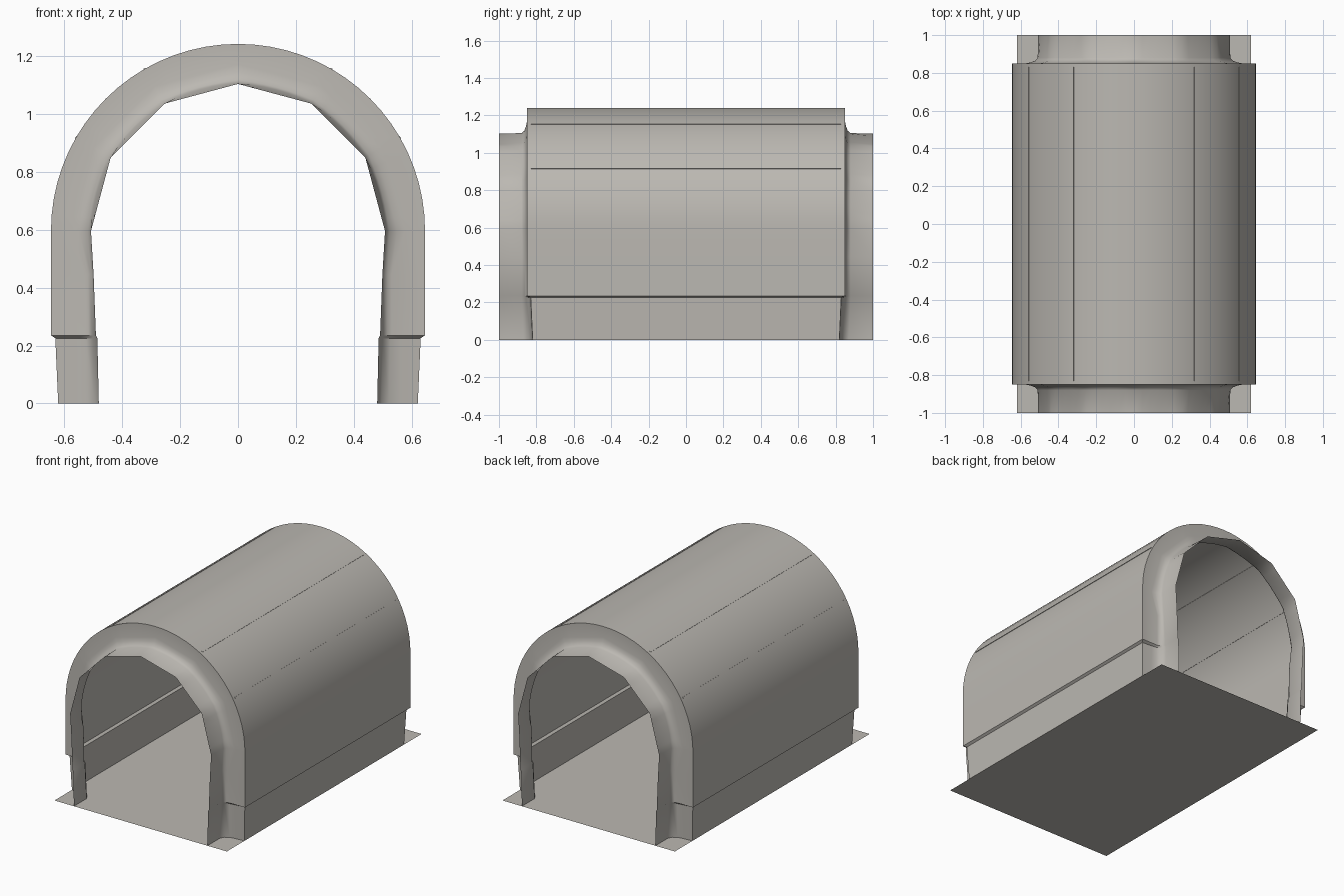
import bpy, bmesh
from math import sin, cos, radians, pi

if "Cube" in bpy.data.objects:
    bpy.data.objects.remove(bpy.data.objects["Cube"])

STONE = (0.50, 0.48, 0.445, 1)
mat = bpy.data.materials.new("warm grey")
mat.use_nodes = True
mat.diffuse_color = STONE
mat.node_tree.nodes["Principled BSDF"].inputs["Base Color"].default_value = STONE

SPRING = 0.595   # height where the arch starts
R = 0.645        # outer radius


def make_object(name, bm, smooth=False):
    mesh = bpy.data.meshes.new(name)
    bm.to_mesh(mesh)
    bm.free()
    mesh.materials.append(mat)
    obj = bpy.data.objects.new(name, mesh)
    bpy.context.collection.objects.link(obj)
    if smooth:
        bpy.ops.object.select_all(action="DESELECT")
        obj.select_set(True)
        bpy.context.view_layer.objects.active = obj
        bpy.ops.object.shade_smooth_by_angle(angle=radians(35))
    return obj


def section(y, r, facet, low, mid, foot_top, foot_base):
    """Cross-section from right foot over the arch to left foot.
    facet blends the arch from a circle (0) to a twelve-sided polygon (1)."""
    leg = [(foot_base[0], foot_base[1], 0), (foot_top[0], foot_top[1], 0.225),
           (low, y, 0.235), (mid, y, 0.445)]
    arch = []
    for deg in range(0, 181, 5):
        flat = cos(radians(15)) / cos(radians(deg % 30 - 15))
        rad = r * (1 + facet * (flat - 1))
        a = radians(deg)
        arch.append((rad * cos(a), y, SPRING + rad * sin(a)))
    return leg + arch + [(-x, v, z) for x, v, z in reversed(leg)]


# Tunnel shell: mouth tube, flare, end cap, body, then the same mirrored
half = [
    section(1.00, 0.507, 1.0, 0.490, 0.498, (0.485, 1.00), (0.48, 1.00)),
    section(0.88, 0.510, 0.3, 0.492, 0.500, (0.485, 0.88), (0.48, 0.87)),
    section(0.865, 0.522, 0.5, 0.500, 0.505, (0.500, 0.855), (0.495, 0.845)),
    section(0.855, 0.548, 0.8, 0.515, 0.517, (0.525, 0.84), (0.52, 0.83)),
    section(0.85, 0.575, 1.0, 0.530, 0.530, (0.560, 0.835), (0.56, 0.823)),
    section(0.85, R, 0.0, R, R, (0.630, 0.83), (0.62, 0.82)),
]
sections = half + [[(x, -y, z) for x, y, z in s] for s in reversed(half)]
bm = bmesh.new()
rings = [[bm.verts.new(p) for p in s] for s in sections]
for a, b in zip(rings, rings[1:]):
    for i in range(len(a) - 1):
        bm.faces.new((a[i], a[i + 1], b[i + 1], b[i]))
bm.normal_update()
top = max(bm.faces, key=lambda f: f.calc_center_median().z)
if top.normal.z < 0:
    bmesh.ops.reverse_faces(bm, faces=bm.faces[:])
make_object("tunnel_shell", bm, smooth=True)

# Floor sheet
bm = bmesh.new()
bm.faces.new([bm.verts.new((x, y, 0))
              for x, y in ((-0.62, -1), (0.62, -1), (0.62, 1), (-0.62, 1))])
make_object("floor", bm)

# Thin lengthwise seams on the body
for n, deg in enumerate((30, 60, 120, 150)):
    bm = bmesh.new()
    bmesh.ops.create_cube(bm, size=1)
    bmesh.ops.scale(bm, vec=(0.006, 1.66, 0.008), verts=bm.verts)
    seam = make_object(f"seam_{n + 1}", bm)
    a = radians(deg)
    seam.location = ((R - 0.001) * cos(a), 0, SPRING + (R - 0.001) * sin(a))
    seam.rotation_euler = (0, -a, 0)
